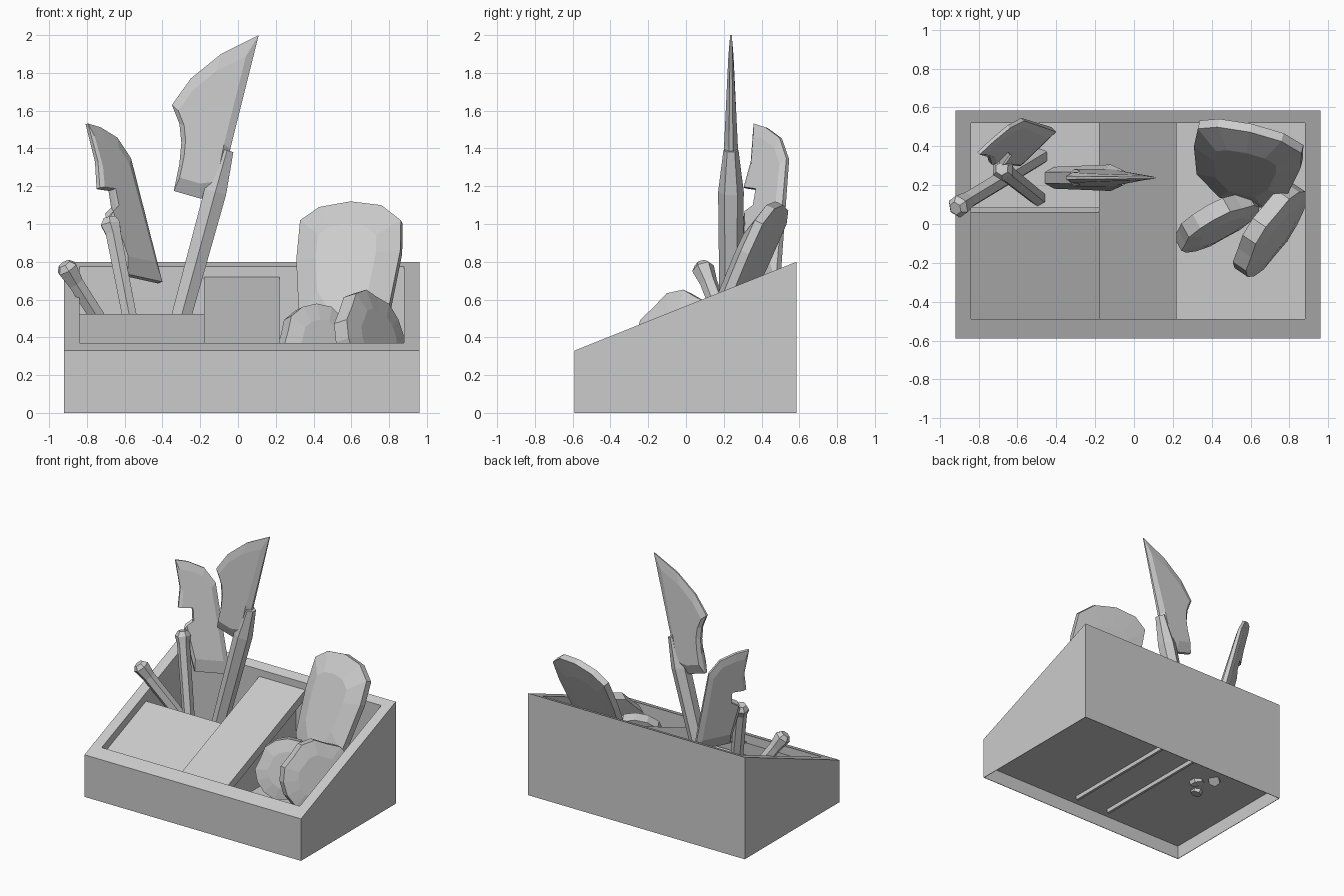
import bpy, bmesh, math
from mathutils import Vector

cube = bpy.data.objects.get("Cube")
if cube:
    bpy.data.objects.remove(cube)

grey = bpy.data.materials.new("plain grey")
grey.use_nodes = True
GREY = (0.6, 0.6, 0.6, 1)
grey.diffuse_color = GREY
grey.node_tree.nodes["Principled BSDF"].inputs["Base Color"].default_value = GREY


def skin(name, rings):
    """Join equal-length rings of points into a closed, flat-shaded solid."""
    bm = bmesh.new()
    loops = [[bm.verts.new(p) for p in ring] for ring in rings]
    n = len(loops[0])
    for a, b in zip(loops, loops[1:]):
        for i in range(n):
            j = (i + 1) % n
            bm.faces.new((a[i], a[j], b[j], b[i]))
    bm.faces.new(loops[0][::-1])
    bm.faces.new(loops[-1])
    bmesh.ops.recalc_face_normals(bm, faces=bm.faces)
    mesh = bpy.data.meshes.new(name)
    bm.to_mesh(mesh)
    bm.free()
    mesh.materials.append(grey)
    obj = bpy.data.objects.new(name, mesh)
    bpy.context.collection.objects.link(obj)
    return obj


def slope(y, drop=0):
    return 0.33 + (y + 0.59) * 0.4 - drop


def rect(x0, x1, y0, y1, z=None, drop=0):
    """Rectangle at height z, or on the sloping plane when z is None."""
    return [(x, y, slope(y, drop) if z is None else z)
            for x, y in ((x0, y0), (x1, y0), (x1, y1), (x0, y1))]


def slab(name, outline, origin, u, v, edge, front, back, inset=0.8, taper=0):
    """Plate with bevelled faces, thinning towards the top by taper."""
    o, u, v = Vector(origin), Vector(u), Vector(v)
    normal = u.cross(v).normalized()
    heights = [p[1] for p in outline]
    low, high = min(heights), max(heights)
    ca = sum(p[0] for p in outline) / len(outline)
    cb = sum(heights) / len(outline)

    def ring(scale, offset):
        return [o + u * (ca + (a - ca) * scale) + v * (cb + (b - cb) * scale)
                + normal * offset * (1 - taper * (b - low) / (high - low))
                for a, b in outline]
    return skin(name, [ring(inset, -back), ring(1, -edge),
                       ring(1, edge), ring(inset, front)])


def rod(name, points, radii, sides=6):
    """Faceted handle along a nearly straight path, one corner to the front."""
    pts = [Vector(p) for p in points]
    axis = (pts[-1] - pts[0]).normalized()
    side = axis.cross(Vector((0, 1, 0))).normalized()
    other = axis.cross(side)
    turns = [2 * math.pi * (i + 0.5) / sides for i in range(sides)]
    return skin(name, [[p + (side * math.cos(t) + other * math.sin(t)) * r
                        for t in turns] for p, r in zip(pts, radii)])


# Sloping bin: recessed underside, outer walls, rim and inner walls
X0, X1, Y0, Y1 = -0.92, 0.96, -0.59, 0.585
SKIN = 0.004
shell = (X0 + SKIN, X1 - SKIN, Y0 + SKIN, Y1 - SKIN)
inner = (-0.84, 0.88, -0.49, 0.52)
skin("bin", [rect(*shell, z=0.107), rect(*shell, z=0), rect(X0, X1, Y0, Y1, z=0),
             rect(X0, X1, Y0, Y1), rect(*inner), rect(*inner, z=0.113)])

# Sloping panels set into the bin
skin("middle_panel", [rect(-0.18, 0.22, -0.49, 0.52, drop=0.125),
                      rect(-0.18, 0.22, -0.49, 0.52, drop=0.055)])
skin("front_panel", [rect(-0.84, -0.18, -0.49, 0.085, drop=0.136),
                     rect(-0.84, -0.18, -0.49, 0.06, drop=0.066)])

# Thin partitions under the middle panel, showing below the floor
for x in (-0.17, 0.13):
    area = (x - 0.01, x + 0.01, -0.5, 0.53)
    skin("partition", [rect(*area, z=0.075), rect(*area, drop=0.1)])

# Tall curved blade and its handle
slab("tall_blade",
     [(0.11, 2.0), (-0.09, 1.90), (-0.25, 1.77), (-0.35, 1.63), (-0.31, 1.53),
      (-0.30, 1.43), (-0.31, 1.32), (-0.34, 1.175), (-0.20, 1.135),
      (-0.09, 1.15), (-0.04, 1.4)],
     (0, 0.238, 0), (1, 0, 0), (0, 0, 1), 0.014, 0.046, 0.046, 0.78, 0.7)
rod("tall_blade_handle",
    [(-0.415, 0.238, 0.09), (-0.12, 0.238, 1.17), (-0.058, 0.238, 1.39)],
    [0.056, 0.068, 0.04])

# Chopper blade, turned diagonally, and its handle
slab("chopper_blade",
     [(-0.02, 0.8), (0.07, 0.78), (0.18, 0.725), (0.245, 0.615), (0.25, -0.04),
      (0, 0), (-0.03, 0.3), (0.04, 0.34), (0.05, 0.45), (-0.05, 0.46),
      (-0.015, 0.6)],
     (-0.595, 0.31, 0.73), (0.69, 0.72, 0), (-0.24, 0.085, 1),
     0.018, 0.038, 0.038, 0.8, 0.5)
rod("chopper_handle",
    [(-0.49, 0.13, 0.08), (-0.66, 0.265, 0.95), (-0.675, 0.28, 1.0),
     (-0.68, 0.285, 1.035)],
    [0.042, 0.046, 0.058, 0.035])

# Short loose handle crossing behind it
rod("short_handle",
    [(-0.48, 0.35, 0.09), (-0.86, 0.12, 0.69), (-0.905, 0.09, 0.765),
     (-0.92, 0.08, 0.79)],
    [0.046, 0.046, 0.06, 0.035])

# Large rounded shield leaning back, flat behind and domed in front
slab("shield",
     [(-0.12, 0), (0.12, 0), (0.23, 0.2), (0.285, 0.55), (0.28, 0.71),
      (0.17, 0.79), (0, 0.81), (-0.17, 0.78), (-0.27, 0.71), (-0.28, 0.5),
      (-0.25, 0.2)],
     (0.56, 0.13, 0.3), (0.97, -0.23, 0), (0.05, 0.45, 1),
     0.024, 0.075, 0.03, 0.58)


# Chipped round discs leaning in the right compartment
def disc(name, centre, radius, yaw, chips):
    c, s = math.cos(yaw), math.sin(yaw)
    outline = []
    for i in range(16):
        r = radius * (0.91 if i in chips else 1)
        t = 2 * math.pi * i / 16
        outline.append((r * math.cos(t), r * math.sin(t)))
    slab(name, outline, centre, (c, s, 0), (-s * 0.25, c * 0.25, 0.97),
         0.042, 0.06, 0.046, 0.6)


disc("small_disc", (0.425, 0.01, 0.345), 0.23, math.radians(29), (2, 7, 12))
disc("large_disc", (0.70, -0.03, 0.385), 0.265, math.radians(56), (3, 6, 11))
